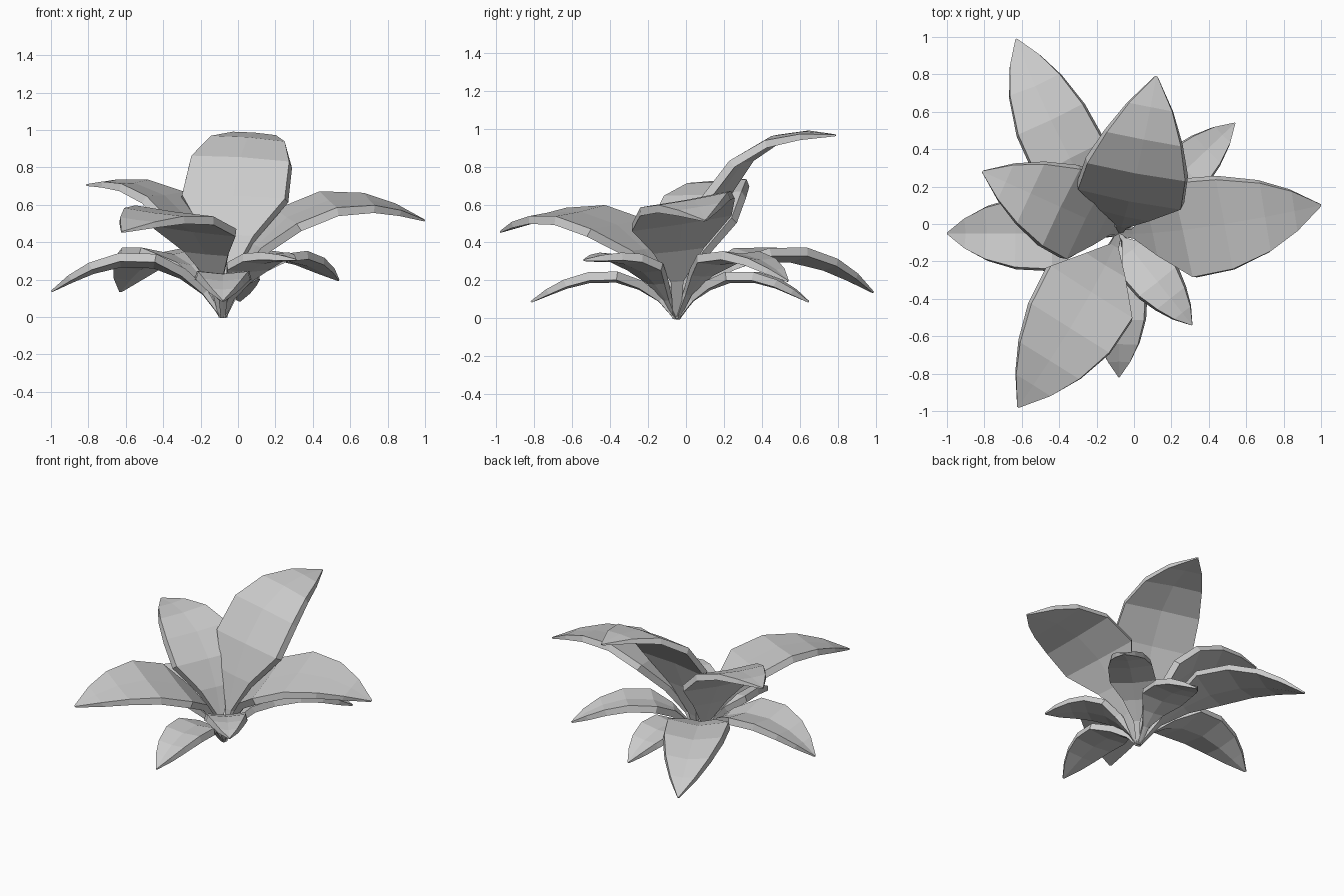
import bpy, bmesh
from mathutils import Vector, Quaternion

if "Cube" in bpy.data.objects:
    bpy.data.objects.remove(bpy.data.objects["Cube"], do_unlink=True)

leaf_grey = bpy.data.materials.new("leaf_grey")
leaf_grey.use_nodes = True
colour = (0.6, 0.6, 0.6, 1)
leaf_grey.diffuse_color = colour
leaf_grey.node_tree.nodes["Principled BSDF"].inputs["Base Color"].default_value = colour

ROOT = Vector((-0.08, -0.05, 0.0))
# Leaf outline: position along the midrib, share of half width, share of thickness
OUTLINE = [(0, .06, .3), (.15, .1, .7), (.3, .48, 1), (.45, 1, 1),
           (.62, .95, 1), (.77, .72, .9), (.89, .42, .7), (1, .02, .2)]
THICKNESS = 0.045
FLARE = 0.012          # how far the underside reaches past the top


def bezier(p, t):
    u = 1 - t
    return p[0]*u**3 + p[1]*(3*u*u*t) + p[2]*(3*u*t*t) + p[3]*t**3


def midrib(tip, rise, crest, sway):
    """Evenly measured samples of the arching midrib."""
    flat = Vector((tip.x - ROOT.x, tip.y - ROOT.y, 0))
    left = Vector((-flat.y, flat.x, 0)).normalized()
    control = [ROOT,
               ROOT + flat*.15 + left*sway + Vector((0, 0, rise)),
               ROOT + flat*.6 + left*sway + Vector((0, 0, crest)), tip]
    points = [bezier(control, i/100) for i in range(101)]
    lengths = [0]
    for a, b in zip(points, points[1:]):
        lengths.append(lengths[-1] + (b - a).length)
    return points, lengths


def make_leaf(name, tip, rise, crest, half_width, cup, sway=0, roll=0):
    points, lengths = midrib(Vector(tip), rise, crest, sway)
    bm = bmesh.new()
    rings = []
    for s, width, thick in OUTLINE:
        i = min(range(101), key=lambda k: abs(lengths[k] - s*lengths[-1]))
        tangent = (points[min(i+1, 100)] - points[max(i-1, 0)]).normalized()
        side = Vector((-tangent.y, tangent.x, 0)).normalized()
        turn = Quaternion(tangent, roll)
        normal = turn @ tangent.cross(side)
        side = turn @ side
        w = half_width * width
        top = [points[i] + side*w*k + normal*(cup*w*abs(k)) for k in (1, 0, -1)]
        under = [p + side*(FLARE*thick*k) - normal*THICKNESS*thick
                 for p, k in zip(reversed(top), (-1, 0, 1))]
        rings.append([bm.verts.new(p) for p in top + under])
    for a, b in zip(rings, rings[1:]):
        for k in range(6):
            n = (k + 1) % 6
            bm.faces.new((a[k], a[n], b[n], b[k]))
    for ring in (rings[0], rings[-1]):
        bm.faces.new((ring[0], ring[1], ring[4], ring[5]))
        bm.faces.new((ring[1], ring[2], ring[3], ring[4]))
    bmesh.ops.recalc_face_normals(bm, faces=bm.faces)
    mesh = bpy.data.meshes.new(name)
    bm.to_mesh(mesh)
    bm.free()
    mesh.materials.append(leaf_grey)
    obj = bpy.data.objects.new(name, mesh)
    bpy.context.collection.objects.link(obj)


# Tall inner leaves, nearly flat across
make_leaf("upright_leaf", (.12, .79, .97), .97, 1.03, .28, -.04, -.02, .08)
make_leaf("left_tall_leaf", (1, .10, .52), .63, .765, .26, .02, -.04, .18)
make_leaf("front_tall_leaf", (-.62, -.98, .46), .6, .67, .26, .02, .04, -.12)
make_leaf("right_tall_leaf", (-.81, .28, .71), .7, .77, .24, .04, 0, -.06)

# Low drooping outer leaves, more cupped
make_leaf("back_right_low_leaf", (-.63, .99, .14), .36, .49, .2, .18, .06)
make_leaf("right_low_leaf", (-1, -.05, .14), .33, .44, .19, .18)
make_leaf("back_left_low_leaf", (.54, .54, .2), .38, .44, .14, .1)
make_leaf("front_left_low_leaf", (.31, -.54, .31), .33, .38, .13, .1)
make_leaf("front_low_leaf", (-.08, -.82, .09), .26, .33, .14, .1)
make_leaf("back_low_leaf", (.01, .65, .09), .26, .33, .14, .1)
